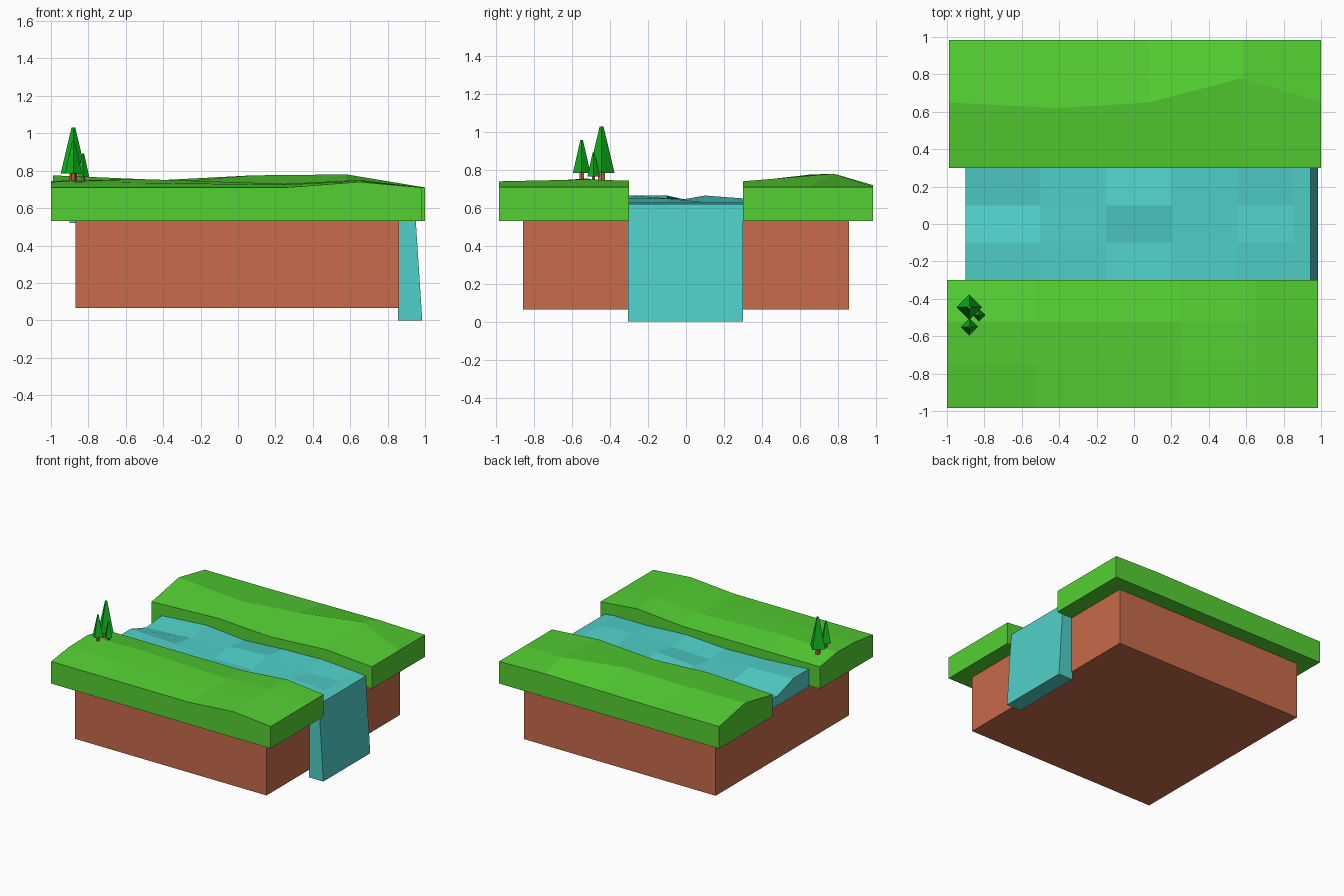
import bpy, bmesh, math

if "Cube" in bpy.data.objects:
    bpy.data.objects.remove(bpy.data.objects["Cube"])


def material(name, rgb):
    m = bpy.data.materials.new(name)
    m.diffuse_color = (*rgb, 1)
    m.use_nodes = True
    m.node_tree.nodes["Principled BSDF"].inputs["Base Color"].default_value = m.diffuse_color
    return m


GRASS = material("grass", (0.087, 0.63, 0.032))
SOIL = material("soil", (0.58, 0.147, 0.07))
WATER = material("water", (0.08, 0.63, 0.58))
LEAF = material("leaf", (0.006, 0.45, 0.014))


def finish(name, bm, mat):
    bmesh.ops.recalc_face_normals(bm, faces=bm.faces)
    me = bpy.data.meshes.new(name)
    bm.to_mesh(me)
    bm.free()
    me.materials.append(mat)
    ob = bpy.data.objects.new(name, me)
    bpy.context.collection.objects.link(ob)
    return ob


def loft(name, sections, mat):
    """Skin closed rings of points and cap both ends."""
    bm = bmesh.new()
    rings = [[bm.verts.new(p) for p in s] for s in sections]
    n = len(rings[0])
    for a, b in zip(rings, rings[1:]):
        for i in range(n):
            j = (i + 1) % n
            bm.faces.new((a[i], a[j], b[j], b[i]))
    bm.faces.new(rings[0])
    bm.faces.new(rings[-1])
    return finish(name, bm, mat)


def terrain(name, xs, ys, heights, bottom, mat):
    """Slab with a rolling top; ys holds one row of y values per station."""
    sections = []
    for x, yrow, zrow in zip(xs, ys, heights):
        top = [(x, y, z) for y, z in zip(yrow, zrow)]
        sections.append(top + [(x, yrow[-1], bottom), (x, yrow[0], bottom)])
    return loft(name, sections, mat)


def tree(name, x, y, r, base, top):
    def ring(rad, z, n):
        return [(x + rad * math.cos(2 * math.pi * i / n),
                 y + rad * math.sin(2 * math.pi * i / n), z) for i in range(n)]
    loft(name + "_trunk", [ring(r * 0.3, 0.70, 6), ring(r * 0.3, base + 0.005, 6)], SOIL)
    loft(name + "_crown", [ring(r, base, 4), ring(r * 0.15, top, 4)], LEAF)


# soil block
loft("soil_block", [[(-0.87, -0.86, z), (0.86, -0.86, z), (0.86, 0.86, z), (-0.87, 0.86, z)]
                    for z in (0.065, 0.53)], SOIL)

# front bank
terrain("front_bank", (-1, -0.52, 0.25, 0.65, 0.985), [(-0.985, -0.75, -0.52, -0.30)] * 5,
        [(0.71, 0.74, 0.745, 0.71),
         (0.71, 0.735, 0.755, 0.71),
         (0.71, 0.725, 0.73, 0.71),
         (0.74, 0.745, 0.75, 0.743),
         (0.71, 0.71, 0.71, 0.71)], 0.53, GRASS)

# back bank with a wandering ridge
ridge = (0.65, 0.62, 0.65, 0.78, 0.65)
terrain("back_bank", (-0.99, -0.4, 0.08, 0.58, 1.0), [(0.30, r, 0.985) for r in ridge],
        [(0.71, 0.775, 0.71),
         (0.735, 0.75, 0.71),
         (0.71, 0.775, 0.715),
         (0.74, 0.78, 0.72),
         (0.71, 0.71, 0.71)], 0.53, GRASS)

# river surface
terrain("river", (-0.9, -0.5, -0.15, 0.2, 0.55, 0.855), [(-0.305, -0.1, 0.1, 0.30)] * 6,
        [(0.665, 0.665, 0.60, 0.62),
         (0.64, 0.65, 0.62, 0.65),
         (0.63, 0.62, 0.645, 0.62),
         (0.65, 0.63, 0.665, 0.64),
         (0.63, 0.65, 0.62, 0.65),
         (0.63, 0.63, 0.63, 0.63)], 0.52, WATER)

# waterfall at the river's end
loft("waterfall", [[(0.855, y, 0), (0.985, y, 0), (0.945, y, 0.62), (0.855, y, 0.63)]
                   for y in (-0.305, 0.30)], WATER)

# trees
tree("tall_tree", -0.88, -0.445, 0.068, 0.785, 1.03)
tree("mid_tree", -0.88, -0.55, 0.046, 0.785, 0.957)
tree("small_tree", -0.828, -0.487, 0.033, 0.765, 0.892)
